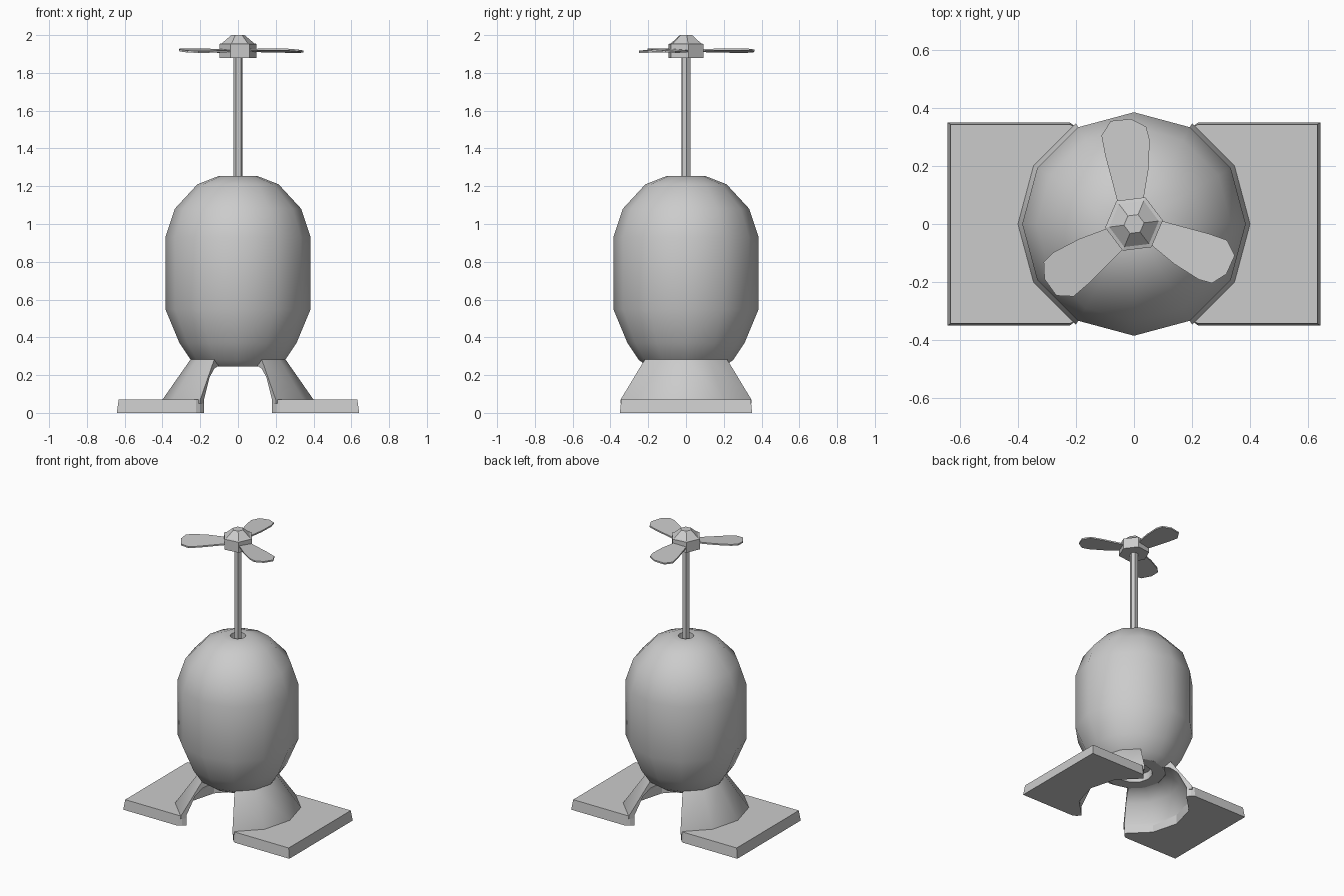
import bpy, bmesh
from math import cos, sin, pi, radians

if "Cube" in bpy.data.objects:
    bpy.data.objects.remove(bpy.data.objects["Cube"])


def make(name, verts, faces, smooth=None):
    me = bpy.data.meshes.new(name)
    me.from_pydata(verts, [], faces)
    bm = bmesh.new()
    bm.from_mesh(me)
    bmesh.ops.recalc_face_normals(bm, faces=bm.faces)
    bm.to_mesh(me)
    bm.free()
    ob = bpy.data.objects.new(name, me)
    bpy.context.collection.objects.link(ob)
    if smooth:
        bpy.ops.object.select_all(action='DESELECT')
        bpy.context.view_layer.objects.active = ob
        ob.select_set(True)
        bpy.ops.object.shade_smooth_by_angle(angle=radians(smooth))
    return ob


def lathe(name, profile, sides, rot=0.0, smooth=None):
    """Full turn of an open (radius, z) profile, capped at both ends."""
    verts = [(r * cos(rot + 2 * pi * i / sides), r * sin(rot + 2 * pi * i / sides), z)
             for r, z in profile for i in range(sides)]
    faces = [(k * sides + i, k * sides + (i + 1) % sides,
              (k + 1) * sides + (i + 1) % sides, (k + 1) * sides + i)
             for k in range(len(profile) - 1) for i in range(sides)]
    last = (len(profile) - 1) * sides
    faces += [tuple(range(sides)), tuple(range(last, last + sides))]
    return make(name, verts, faces, smooth)


def loft(name, loops, smooth=None):
    """Skin a row of equal closed loops and cap the ends."""
    n = len(loops[0])
    verts = [v for loop in loops for v in loop]
    faces = [(k * n + i, k * n + (i + 1) % n, (k + 1) * n + (i + 1) % n, (k + 1) * n + i)
             for k in range(len(loops) - 1) for i in range(n)]
    last = (len(loops) - 1) * n
    faces += [tuple(range(n)), tuple(range(last, last + n))]
    return make(name, verts, faces, smooth)


# Barrel body with a recess underneath and a shaft hole on top
lathe("body", [(0.12, 0.30), (0.12, 0.245), (0.20, 0.245), (0.25, 0.28), (0.31, 0.37),
               (0.385, 0.55), (0.385, 0.93), (0.335, 1.08), (0.215, 1.21),
               (0.10, 1.255), (0.05, 1.255), (0.045, 1.18)], 12, smooth=35)

# Propeller shaft and hub
lathe("shaft", [(0.025, 1.15), (0.025, 1.90)], 6, rot=radians(7))
lathe("hub", [(0.10, 1.88), (0.10, 1.953), (0.086, 1.957), (0.035, 2.0)], 6, rot=radians(7))

# Three paddle blades, slightly pitched
outline = [(-0.055, 0.07), (0.03, 0.07), (0.05, 0.19), (0.054, 0.29), (0.042, 0.335),
           (-0.01, 0.362), (-0.08, 0.355), (-0.112, 0.305), (-0.10, 0.24)]
for b in range(3):
    a = 2 * pi * b / 3
    loops = [[(x * cos(a) - y * sin(a), x * sin(a) + y * cos(a), z + 0.08 * (x + 0.03))
              for x, y in outline] for z in (1.912, 1.922)]
    loft(f"blade_{b + 1}", loops)

# Flared leg shells: one third of a turn, mirrored
section = [(0.25, 0.285), (0.40, 0.07), (0.40, 0.05), (0.36, 0.05), (0.36, 0.07),
           (0.30, 0.19), (0.25, 0.235), (0.205, 0.25)]
arc = [radians(d) for d in (-60, -30, 0, 30, 60)]
leg = loft("legs", [[(r * cos(a), r * sin(a), z) for r, z in section] for a in arc], smooth=35)

# Flat feet whose inner edge follows the leg curve
def foot_loop(x, y, z):
    inner = [(0.36 * cos(a), 0.36 * sin(a), z) for a in reversed(arc)]
    return [(0.20, -0.335, z), (0.222, -y, z), (x, -y, z),
            (x, y, z), (0.222, y, z), (0.20, 0.335, z)] + inner


foot = loft("feet", [foot_loop(0.642, 0.35, 0), foot_loop(0.632, 0.343, 0.07)])

for ob in (leg, foot):
    ob.modifiers.new("mirror", 'MIRROR').use_mirror_merge = False
